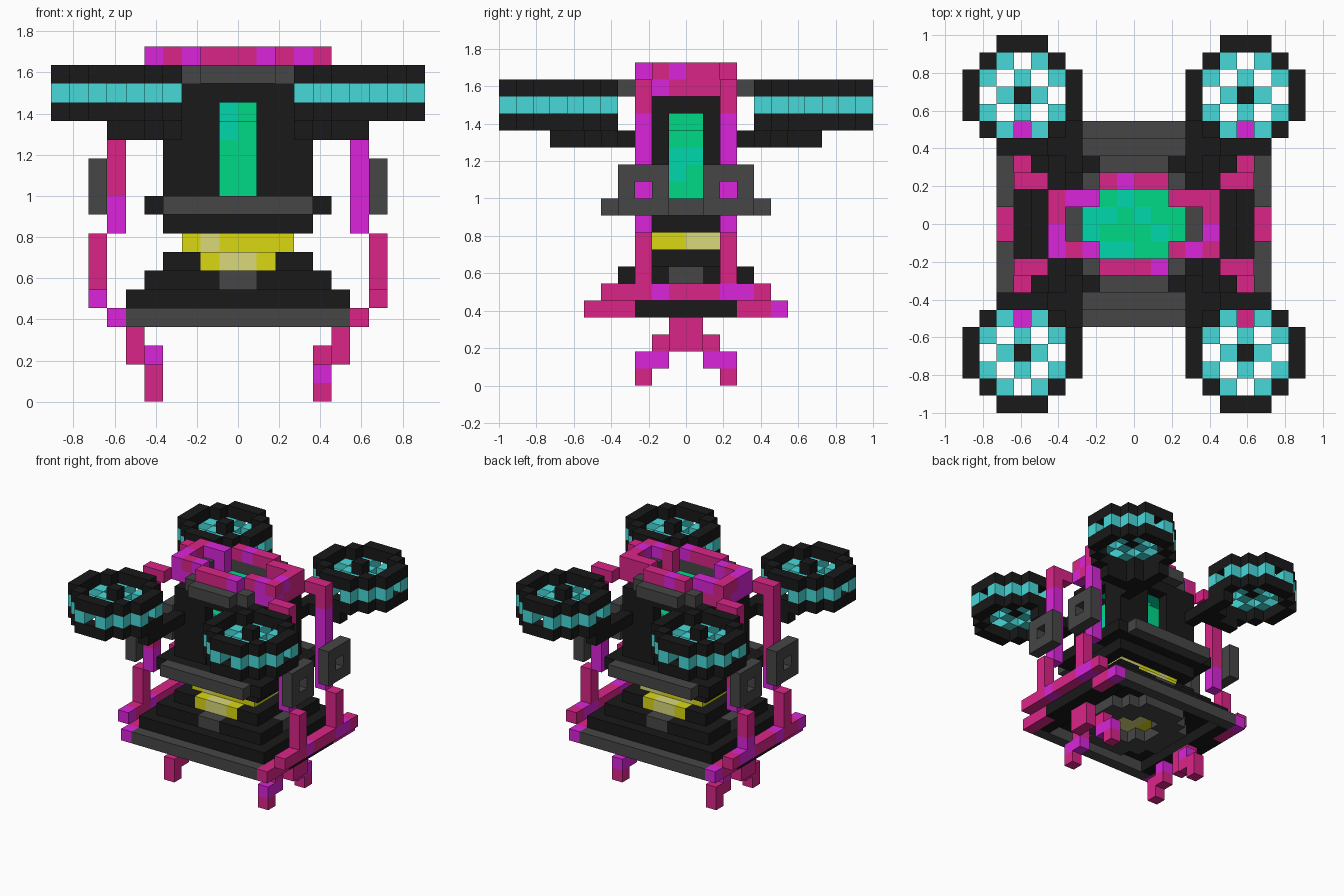
import bpy, bmesh, random
from mathutils import Vector

random.seed(4)
if "Cube" in bpy.data.objects:
    bpy.data.objects.remove(bpy.data.objects["Cube"], do_unlink=True)

UNIT = 1 / 11  # edge length of one block


def material(name, hexcode):
    rgb = [int(hexcode[i:i + 2], 16) / 255 for i in (0, 2, 4)]
    lin = [c / 12.92 if c <= 0.04045 else ((c + 0.055) / 1.055) ** 2.4 for c in rgb]
    mat = bpy.data.materials.new(name)
    mat.use_nodes = True
    mat.diffuse_color = (*lin, 1)
    mat.node_tree.nodes["Principled BSDF"].inputs["Base Color"].default_value = (*lin, 1)
    return mat


BLACK = material("black", "191919")
GREY = material("dark grey", "464646")
TEAL = material("teal", "48D8D8")
PURPLE, PINK = material("purple magenta", "DA25DA"), material("pink magenta", "DA2587")
GREEN, SEA = material("green", "00DA87"), material("sea green", "00D8AE")
YELLOW, PALE = material("yellow", "DAD812"), material("pale yellow", "DAD87A")


# Rules that pick the shade of one block in two-tone parts
def green_tint(x, y, z):
    return random.choice((GREEN, GREEN, SEA))


def yellow_tint(x, y, z):
    if z == 8:
        return PALE if x == -2 or (x > 0 and y >= 0) else YELLOW
    return PALE if x in (-1, 0) else YELLOW


def frame_tint(x, y, z):
    return random.choice((PINK, PURPLE) if x < 0 else (PINK, PINK, PINK, PURPLE))


def post_tint(x, y, z):
    return PINK if z > 15 or (x < 0 and z > 10) else PURPLE


def rail_tint(x, y, z):
    return random.choice((PINK, PINK, PURPLE))


def corner_tint(x, y, z):
    end = y in (-6, 5)
    return PURPLE if end and (x < 0 or y > 0) else PINK


def leg_tint(x, y, z):
    return PURPLE if z == (2 if x < 0 else 1) and abs(x) < 6 else PINK


blocks = {}  # block position -> (part name, material)


def part(name, tint, boxes, keep=lambda x, y, z: True):
    """Fill boxes (x0, x1, y0, y1, z0, z1) of one quadrant and mirror them to all four."""
    for x0, x1, y0, y1, z0, z1 in boxes:
        for x in range(x0, x1):
            for y in range(y0, y1):
                for z in range(z0, z1):
                    if keep(x, y, z):
                        for cx in (x, -1 - x):
                            for cy in (y, -1 - y):
                                mat = tint(cx, cy, z) if callable(tint) else tint
                                blocks[cx, cy, z] = (name, mat)


# Base: hollow skirt, stepped plates, grey trim
part("base_skirt", BLACK, [(0, 7, 0, 6, 4, 5)], lambda x, y, z: x > 4 or y > 4)
part("base_front_and_back_trim", GREY, [(0, 6, 5, 6, 4, 5)])
part("base_steps", BLACK, [(0, 6, 0, 5, 5, 6), (0, 5, 0, 4, 6, 7), (0, 4, 0, 3, 7, 8)])
part("base_underside_ring", GREY, [(0, 4, 0, 4, 4, 5)], lambda x, y, z: 1 < x + y < 5)
part("base_grey_inlays", GREY, [(0, 1, 0, 4, 6, 7), (0, 5, 0, 1, 6, 7)])

# Glowing yellow core between base and body, reaching down to the underside
part("yellow_core", yellow_tint, [(0, 2, 0, 2, 5, 7), (0, 2, 0, 3, 7, 8), (0, 3, 0, 2, 8, 9)])

# Collar under the body
part("collar", BLACK, [(0, 4, 0, 3, 9, 10), (0, 5, 0, 4, 10, 11)])
part("collar_trim", GREY, [(0, 4, 4, 5, 10, 11), (4, 5, 0, 1, 10, 11)])


# Hollow body wall with four window slots, green column and lid inside
def wall(x, y, z):
    shell = y == 2 or x == 3 or (x == 2 and y == 1)
    slot = z < 16 and ((x == 0 and y == 2) or (y == 0 and x == 3))
    return shell and not slot


part("body_wall", BLACK, [(0, 4, 0, 3, 11, 17)], wall)
part("green_column", green_tint, [(0, 2, 0, 2, 11, 15), (2, 3, 0, 1, 11, 15), (0, 1, 0, 1, 15, 16)])
part("green_lid", green_tint, [(0, 2, 0, 2, 16, 17), (2, 3, 0, 1, 16, 17)])
part("body_top_trim", GREY, [(0, 2, 2, 4, 17, 18), (2, 3, 2, 3, 17, 18), (3, 4, 0, 1, 17, 18)])

# Top frame and its links to the side posts
part("top_frame", frame_tint, [(0, 2, 2, 3, 18, 19), (2, 5, 1, 2, 17, 19), (4, 5, 0, 1, 17, 19)])
part("frame_links", PINK, [(5, 6, 2, 3, 17, 18)])

# Side posts, rails and legs
part("side_posts", post_tint, [(6, 7, 2, 3, 9, 18)])
part("side_rails", rail_tint, [(7, 8, 0, 5, 5, 6), (7, 8, 2, 3, 6, 9)])
part("base_corners", corner_tint, [(6, 7, 3, 6, 4, 5)])
part("legs", leg_tint, [(5, 6, 0, 1, 2, 4), (4, 5, 1, 2, 1, 3), (4, 5, 2, 3, 0, 2)])

# Square side plates with a hole
part("side_plates", GREY, [(7, 8, 1, 4, 10, 13)], lambda x, y, z: (y, z) != (2, 11))

# Rotor arms and pods: black rims, a teal band with four gaps, chequered blades
HUB = (6, 7)


def offset(x, y):
    return abs(x - HUB[0]), abs(y - HUB[1])


def rim(x, y, z):
    dx, dy = offset(x, y)
    return (max(dx, dy) == 3 and min(dx, dy) < 2) or dx == dy == 2


def band(x, y, z):
    return rim(x, y, z) and sum(offset(x, y)) % 2 == 0


def blade(x, y, z):
    dx, dy = offset(x, y)
    return (dx + dy) % 2 == 1 and max(dx, dy) < 3


part("rotor_arms", BLACK, [(3, 4, 3, 8, 14, 15), (3, 7, 4, 5, 14, 15), (4, 5, 5, 6, 14, 15)])
part("rotor_rims", BLACK, [(3, 10, 4, 11, 15, 16), (3, 10, 4, 11, 17, 18)], rim)
part("rotor_bands", TEAL, [(3, 10, 4, 11, 16, 17)], band)
part("rotor_blades", TEAL, [(3, 10, 4, 11, 16, 17)], blade)
part("rotor_hubs", BLACK, [(6, 7, 7, 8, 16, 18)])

# Turn each part into a mesh, keeping only exposed block faces
AXES = [Vector((1, 0, 0)), Vector((0, 1, 0)), Vector((0, 0, 1))]


def build(name):
    bm = bmesh.new()
    mats = []
    for pos, (owner, mat) in blocks.items():
        if owner != name:
            continue
        if mat not in mats:
            mats.append(mat)
        centre = Vector(pos) + Vector((0.5, 0.5, 0.5))
        for a in range(3):
            for sign in (1, -1):
                n = AXES[a] * sign
                if tuple(int(p + d) for p, d in zip(pos, n)) in blocks:
                    continue
                u, v = AXES[(a + 1) % 3] * sign, AXES[(a + 2) % 3]
                corners = [centre + (n + u * s + v * t) / 2
                           for s, t in ((-1, -1), (1, -1), (1, 1), (-1, 1))]
                face = bm.faces.new([bm.verts.new(c * UNIT) for c in corners])
                face.material_index = mats.index(mat)
    bmesh.ops.remove_doubles(bm, verts=bm.verts[:], dist=UNIT / 100)
    mesh = bpy.data.meshes.new(name)
    bm.to_mesh(mesh)
    bm.free()
    for mat in mats:
        mesh.materials.append(mat)
    bpy.context.collection.objects.link(bpy.data.objects.new(name, mesh))


for part_name in dict.fromkeys(owner for owner, _ in blocks.values()):
    build(part_name)
